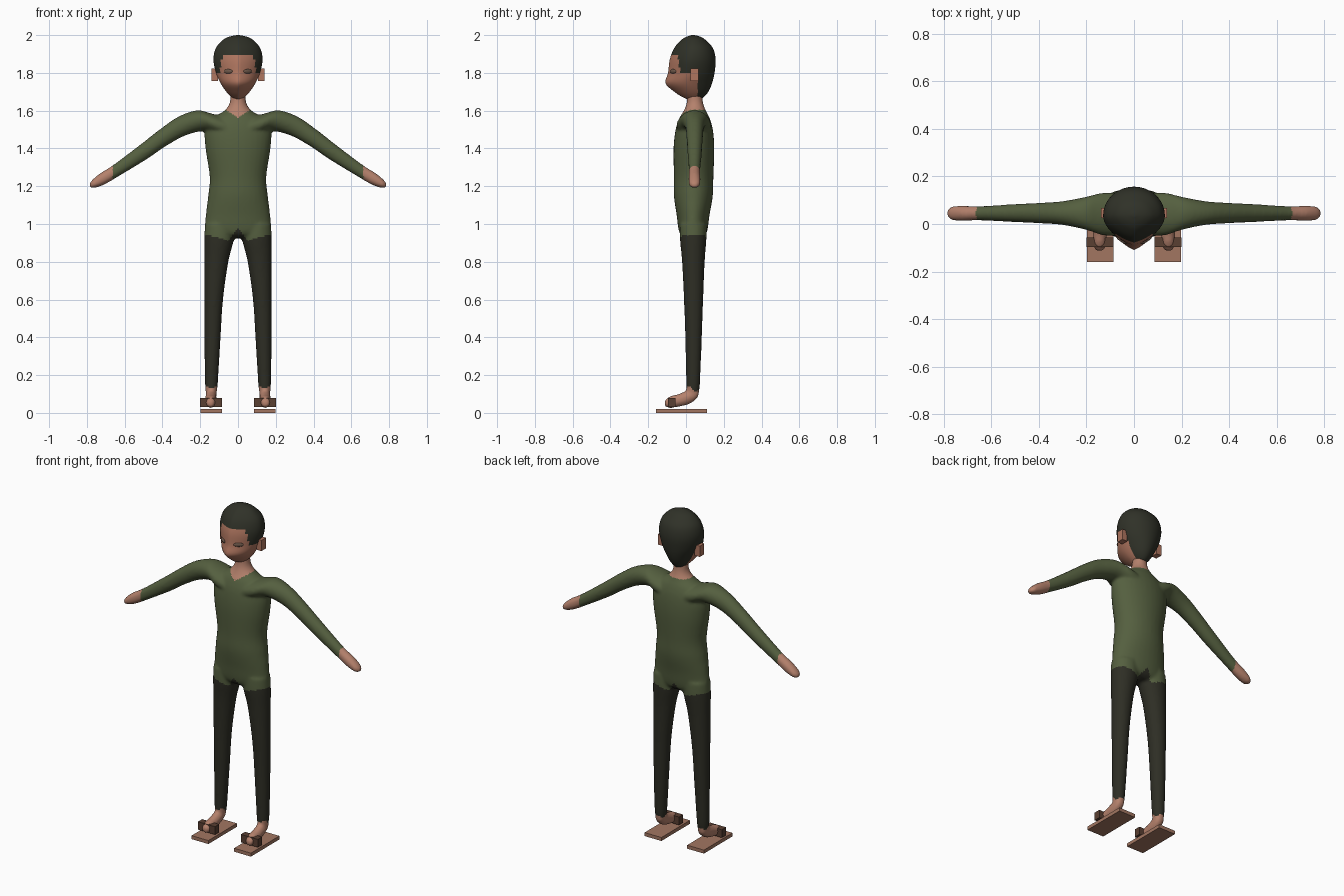
import bpy, bmesh, math
from mathutils import Vector

cube = bpy.data.objects.get("Cube")
if cube:
    bpy.data.objects.remove(cube, do_unlink=True)


def material(name, r, g, b):
    m = bpy.data.materials.new(name)
    m.use_nodes = True
    m.diffuse_color = (r, g, b, 1)
    bsdf = next(n for n in m.node_tree.nodes if n.type == 'BSDF_PRINCIPLED')
    bsdf.inputs["Base Color"].default_value = (r, g, b, 1)
    return m


SKIN = material("skin", .46, .22, .15)
FACE = material("face skin", .43, .18, .115)
SHIRT = material("olive shirt", .09, .115, .05)
PANTS = material("dark trousers", .027, .027, .018)
HAIR = material("dark hair", .029, .031, .021)
SOLE = material("sandal sole", .36, .18, .12)
STRAP = material("sandal strap", .1, .05, .032)
EYE = material("eye", .16, .1, .07)

X, Y, Z = Vector((1, 0, 0)), Vector((0, 1, 0)), Vector((0, 0, 1))


def finish(name, bm, mats):
    bmesh.ops.recalc_face_normals(bm, faces=bm.faces)
    me = bpy.data.meshes.new(name)
    bm.to_mesh(me)
    bm.free()
    ob = bpy.data.objects.new(name, me)
    bpy.context.collection.objects.link(ob)
    for m in mats:
        me.materials.append(m)
    return ob


def smooth(ob, angle=40):
    bpy.ops.object.select_all(action='DESELECT')
    ob.select_set(True)
    bpy.context.view_layer.objects.active = ob
    bpy.ops.object.shade_smooth_by_angle(angle=math.radians(angle))


def spline(keys, steps):
    """Smooth curve through keys of (x, y, z, radius u, radius v)."""
    out = []
    for i in range(len(keys) - 1):
        k = [keys[max(0, min(len(keys) - 1, i + d))] for d in (-1, 0, 1, 2)]
        for j in range(steps):
            t = j / steps
            out.append([b + .5 * t * (c - a + t * (2*a - 5*b + 4*c - d + t * (3*(b - c) + d - a)))
                        for a, b, c, d in zip(*k)])
    return out + [list(keys[-1])]


def loft(bm, keys, u, v, side=1, segs=32, steps=5, point=0):
    """Closed tube of elliptical rings; point sharpens the -v side."""
    rings = []
    for x, y, z, ru, rv in spline(keys, steps):
        ring = []
        for i in range(segs):
            c, s = math.cos(math.tau * i / segs), math.sin(math.tau * i / segs)
            if s < 0:
                s = (1 - point) * s - point * (1 - abs(c))
            p = Vector((x, y, z)) + u * c * ru + v * s * rv
            ring.append(bm.verts.new((p.x * side, p.y, p.z)))
        rings.append(ring)
    for a, b in zip(rings, rings[1:]):
        for i in range(segs):
            j = (i + 1) % segs
            bm.faces.new((a[i], a[j], b[j], b[i]))
    bm.faces.new(rings[0])
    bm.faces.new(rings[-1])


def upright(rows):
    """Rows of (z, half width, front y, back y) as loft keys."""
    return [(0, (f + b) / 2, z, w, (b - f) / 2) for z, w, f, b in rows]


def box(name, lo, hi, mat):
    bm = bmesh.new()
    bmesh.ops.create_cube(bm, size=1)
    for vert in bm.verts:
        vert.co = [(l + h) / 2 + c * (h - l) for l, h, c in zip(lo, hi, vert.co)]
    return finish(name, bm, [mat])


# Body: torso, neck, arms, legs and feet, fused into one skin
bm = bmesh.new()
loft(bm, upright([
    (.925, .12, 0, .08), (.955, .172, -.035, .11), (1.05, .17, -.05, .125),
    (1.15, .158, -.064, .142), (1.25, .15, -.064, .145), (1.4, .172, -.066, .15),
    (1.5, .175, -.055, .142), (1.56, .135, -.035, .125), (1.6, .072, -.012, .105),
    (1.645, .043, .004, .09), (1.72, .04, .008, .085)]), X, Y)
slant = Vector((.35, 0, .94))
for side in (1, -1):
    loft(bm, [(.06, .04, 1.51, .09, .06), (.13, .042, 1.53, .09, .062),
              (.2, .045, 1.547, .07, .058), (.3, .046, 1.517, .05, .053),
              (.4, .046, 1.455, .043, .047), (.5, .046, 1.382, .038, .043),
              (.65, .045, 1.28, .03, .034), (.72, .045, 1.238, .032, .032),
              (.765, .045, 1.212, .029, .022), (.785, .045, 1.201, .016, .01)],
         Y, slant, side)
    loft(bm, [(.095, .038, 1.0, .08, .07), (.1, .038, .92, .079, .07),
              (.115, .039, .8, .064, .06), (.129, .04, .6, .05, .051),
              (.135, .04, .4, .043, .044), (.14, .038, .2, .036, .038),
              (.141, .037, .13, .032, .035), (.141, .036, .09, .026, .028)], X, Y, side)
    loft(bm, [(.142, .068, .107, .015, .012), (.142, .05, .098, .026, .03),
              (.143, .01, .082, .029, .038), (.144, -.04, .066, .029, .034),
              (.145, -.085, .057, .029, .031), (.145, -.113, .05, .016, .016)],
         X, Z, side)
body = finish("body", bm, [SKIN, SHIRT, PANTS])
bpy.context.view_layer.objects.active = body
remesh = body.modifiers.new("fuse", 'REMESH')
remesh.mode = 'VOXEL'
remesh.voxel_size = .009
relax = body.modifiers.new("relax", 'SMOOTH')
relax.factor, relax.iterations = .5, 5
for name in ("fuse", "relax"):
    bpy.ops.object.modifier_apply(modifier=name)
while len(body.data.materials) < 3:
    body.data.materials.append((SKIN, SHIRT, PANTS)[len(body.data.materials)])


def clothing(c):
    ax = abs(c.x)
    if c.z < .125 + .015 * math.sin(c.y * 90) or ax > .665:
        return 0
    collar = 1.565 + .6 * ax if c.y < .03 else 1.605
    if ax < .085 and c.z > collar:
        return 0
    hem = .98 - 1.4 * ax if ax < .05 else .91 + .3 * min(ax - .05, .1)
    return 2 if c.z < hem else 1


for f in body.data.polygons:
    f.material_index = clothing(f.center)
smooth(body, 80)

# Head with hair coloured by region
bm = bmesh.new()
loft(bm, upright([
    (1.655, .012, .02, .06), (1.67, .033, -.015, .092), (1.7, .062, -.062, .118),
    (1.745, .092, -.108, .138), (1.8, .116, -.095, .151), (1.87, .13, -.086, .157),
    (1.93, .118, -.063, .143), (1.97, .085, -.03, .108), (1.99, .052, .0, .08),
    (2.0, .008, .03, .046)]), X, Y, segs=48, point=.3)
head = finish("head", bm, [FACE, HAIR])


def hairline(c):
    if c.y > .06:
        return 1.66
    if c.y > -.035:
        return 1.8
    return 1.895 if abs(c.x) < .075 else 1.865


for f in head.data.polygons:
    f.material_index = int(f.center.z > hairline(f.center))
smooth(head, 60)
bpy.context.view_layer.update()

for side, label in ((1, "left"), (-1, "right")):
    # Almond eye resting on the face
    hit, spot, normal, _ = head.ray_cast(Vector((side * .052, -1, 1.808)), Y)
    bm = bmesh.new()
    bmesh.ops.create_uvsphere(bm, u_segments=16, v_segments=8, radius=1)
    turn = Vector((0, -1, 0)).rotation_difference(Vector((normal.x, normal.y, 0)))
    for vert in bm.verts:
        vert.co = spot + turn @ Vector((vert.co.x * .028, vert.co.y * .007, vert.co.z * .012))
    smooth(finish(label + "_eye", bm, [EYE]))

    # Ear, sandal sole and strap
    def pair(name, x0, x1, y0, y1, z0, z1, mat):
        a, b = sorted((side * x0, side * x1))
        box(label + name, (a, y0, z0), (b, y1, z1), mat)

    pair("_ear", .105, .139, .025, .067, 1.757, 1.822, FACE)
    pair("_sandal_sole", .086, .198, -.16, .112, 0, .021, SOLE)
    pair("_sandal_strap", .086, .2, -.096, -.056, .032, .08, STRAP)
